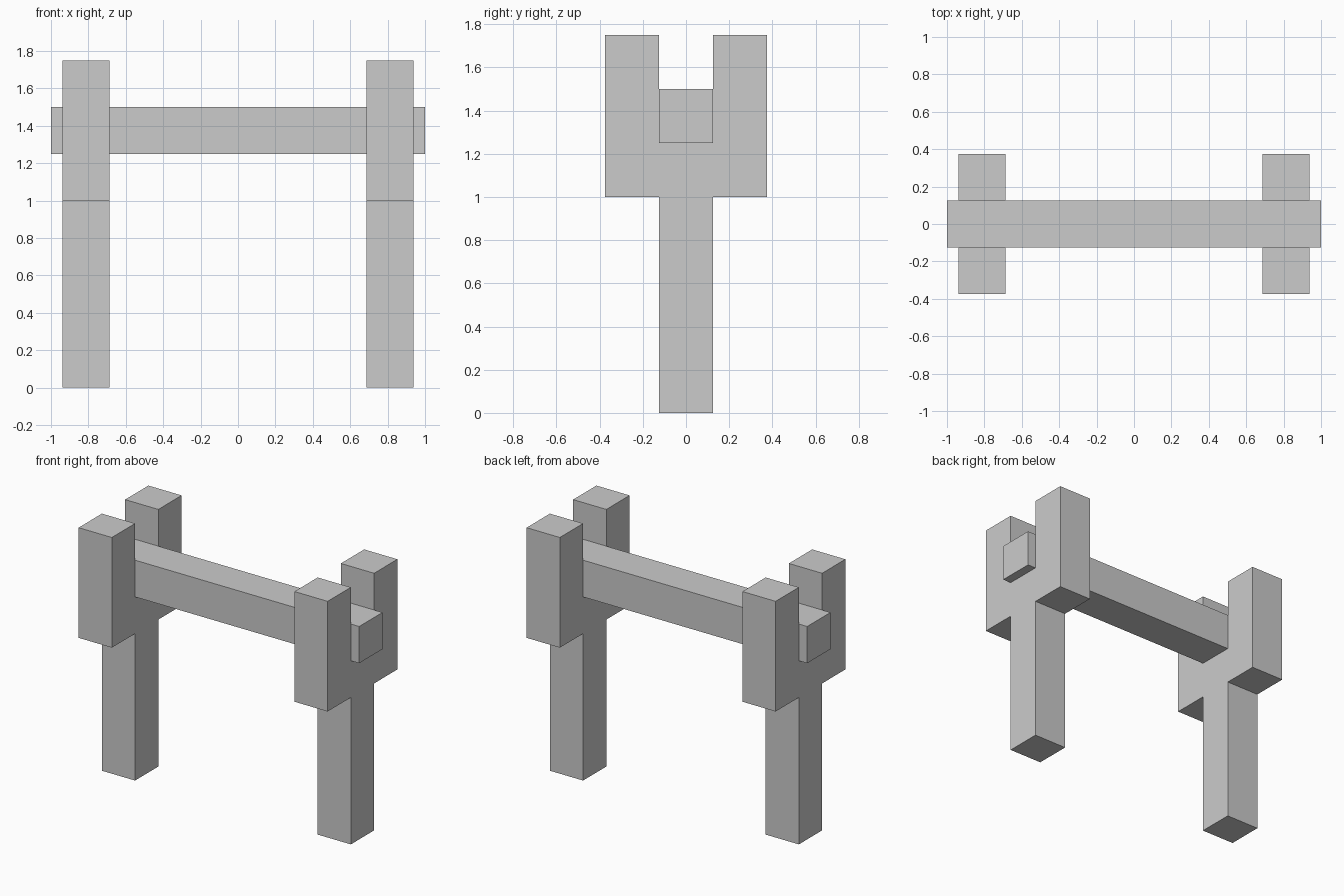
import bpy
import bmesh

if "Cube" in bpy.data.objects:
    bpy.data.objects.remove(bpy.data.objects["Cube"])

POST_X = 0.8125   # centre of each forked post
T = 0.25          # timber thickness


def extrude_profile(name, profile, x0, x1):
    """Extrude a closed (y, z) profile along x into a solid object."""
    bm = bmesh.new()
    face = bm.faces.new([bm.verts.new((x0, y, z)) for y, z in profile])
    result = bmesh.ops.extrude_face_region(bm, geom=[face])
    verts = [g for g in result["geom"] if isinstance(g, bmesh.types.BMVert)]
    bmesh.ops.translate(bm, verts=verts, vec=(x1 - x0, 0, 0))
    bmesh.ops.recalc_face_normals(bm, faces=bm.faces)
    mesh = bpy.data.meshes.new(name)
    bm.to_mesh(mesh)
    bm.free()
    obj = bpy.data.objects.new(name, mesh)
    bpy.context.collection.objects.link(obj)
    return obj


# Forked posts: half outline from the foot up to the slot floor, then mirrored
half = [(T / 2, 0), (T / 2, 1), (0.375, 1), (0.375, 1.75), (T / 2, 1.75), (T / 2, 1.25)]
fork = half + [(-y, z) for y, z in reversed(half)]
for side, sign in (("left", -1), ("right", 1)):
    cx = sign * POST_X
    extrude_profile(f"{side}_forked_post", fork, cx - T / 2, cx + T / 2)

# Crossbar resting in the two slots
bar = [(-T / 2, 1.25), (T / 2, 1.25), (T / 2, 1.5), (-T / 2, 1.5)]
extrude_profile("crossbar", bar, -1, 1)
